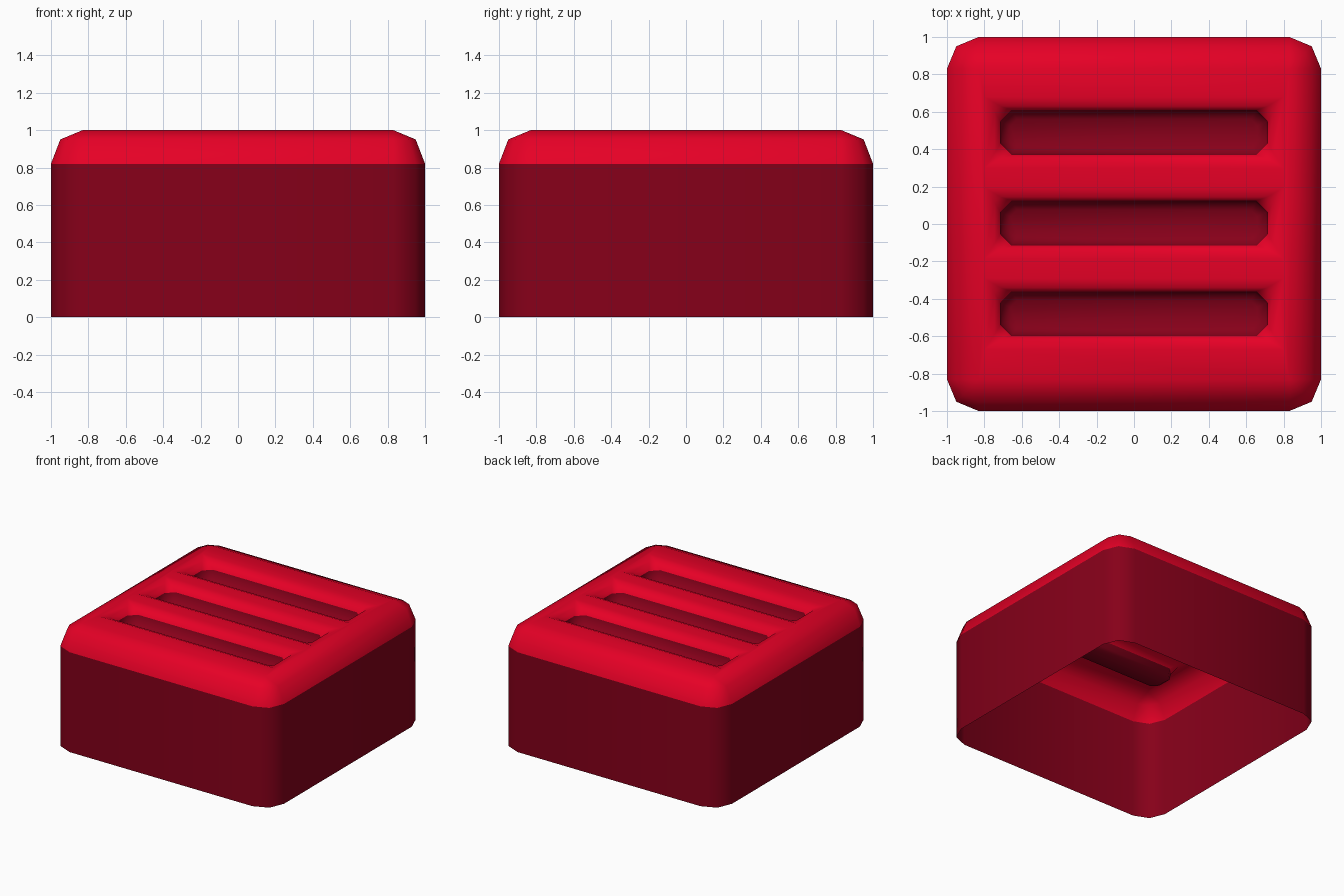
import bpy, bmesh, math

if "Cube" in bpy.data.objects:
    bpy.data.objects.remove(bpy.data.objects["Cube"])

def material(name, rgb):
    m = bpy.data.materials.new(name)
    m.diffuse_color = (*rgb, 1)
    m.use_nodes = True
    m.node_tree.nodes["Principled BSDF"].inputs["Base Color"].default_value = m.diffuse_color
    return m

bright = material("bright red", (0.79, 0.0, 0.019))
dark = material("dark red", (0.24, 0.0, 0.010))
SLOTS = (-0.48, 0.005, 0.49)      # y centre of each slot
R = 0.17                          # rounding radius of the shell
WALL_TOP = 0.82

def octagon(bm, yc, hx, hy, c, z):
    """Loop of a rectangle with its corners cut by c."""
    pts = [(hx, hy - c), (hx - c, hy), (c - hx, hy), (-hx, hy - c),
           (-hx, c - hy), (c - hx, -hy), (hx - c, -hy), (hx, c - hy)]
    return [bm.verts.new((x, y + yc, z)) for x, y in pts]

def outline(bm, inset, z):
    """Rounded square loop, two segments per corner, pulled in by inset."""
    r, verts = R - inset, []
    for q, (sx, sy) in enumerate(((1, 1), (-1, 1), (-1, -1), (1, -1))):
        for k in range(3):
            a = math.pi / 2 * (q + k / 2)
            verts.append(bm.verts.new((sx * (1 - R) + r * math.cos(a),
                                       sy * (1 - R) + r * math.sin(a), z)))
    return verts

def loft(bm, loops):
    for a, b in zip(loops, loops[1:]):
        for i in range(len(a)):
            j = (i + 1) % len(a)
            bm.faces.new((a[i], a[j], b[j], b[i]))

def finish(bm, name, mat, angle):
    me = bpy.data.meshes.new(name)
    bm.to_mesh(me)
    bm.free()
    ob = bpy.data.objects.new(name, me)
    bpy.context.collection.objects.link(ob)
    me.materials.append(mat)
    bpy.ops.object.select_all(action='DESELECT')
    ob.select_set(True)
    bpy.context.view_layer.objects.active = ob
    bpy.ops.object.shade_smooth_by_angle(angle=math.radians(angle))

# Dark walls, open at the bottom
bm = bmesh.new()
loft(bm, [outline(bm, 0, 0), outline(bm, 0, WALL_TOP)])
finish(bm, "walls", dark, 50)

# Bright cap: rounded rim, flat top pierced by slots with rounded lips
bm = bmesh.new()
loft(bm, [outline(bm, 0, WALL_TOP), outline(bm, 0.05, 0.95), outline(bm, R, 1)])
for yc in SLOTS:
    loft(bm, [octagon(bm, yc, *p) for p in ((0.715, 0.12, 0.06, 0.93),
                                            (0.745, 0.14, 0.03, 0.98),
                                            (0.80, 0.19, 0, 1))])
bmesh.ops.remove_doubles(bm, verts=bm.verts, dist=0.0005)
top_edges = [e for e in bm.edges if e.is_boundary and all(v.co.z > 0.999 for v in e.verts)]
bmesh.ops.triangle_fill(bm, edges=top_edges, use_beauty=True, normal=(0, 0, 1))
bmesh.ops.recalc_face_normals(bm, faces=bm.faces)
if max(bm.faces, key=lambda f: f.calc_center_median().z).normal.z < 0:
    bmesh.ops.reverse_faces(bm, faces=bm.faces)
finish(bm, "cap", bright, 75)

# Dark trays closing the slots
bm = bmesh.new()
for yc in SLOTS:
    loops = [octagon(bm, yc, *p) for p in ((0.66, 0.07, 0.035, 0.85),
                                           (0.705, 0.11, 0.055, 0.88),
                                           (0.715, 0.12, 0.06, 0.93))]
    loft(bm, loops)
    bm.faces.new(loops[0])
for f in bm.faces:
    f.normal_update()
    if f.normal.z < 0:
        f.normal_flip()
finish(bm, "slot_trays", dark, 60)
